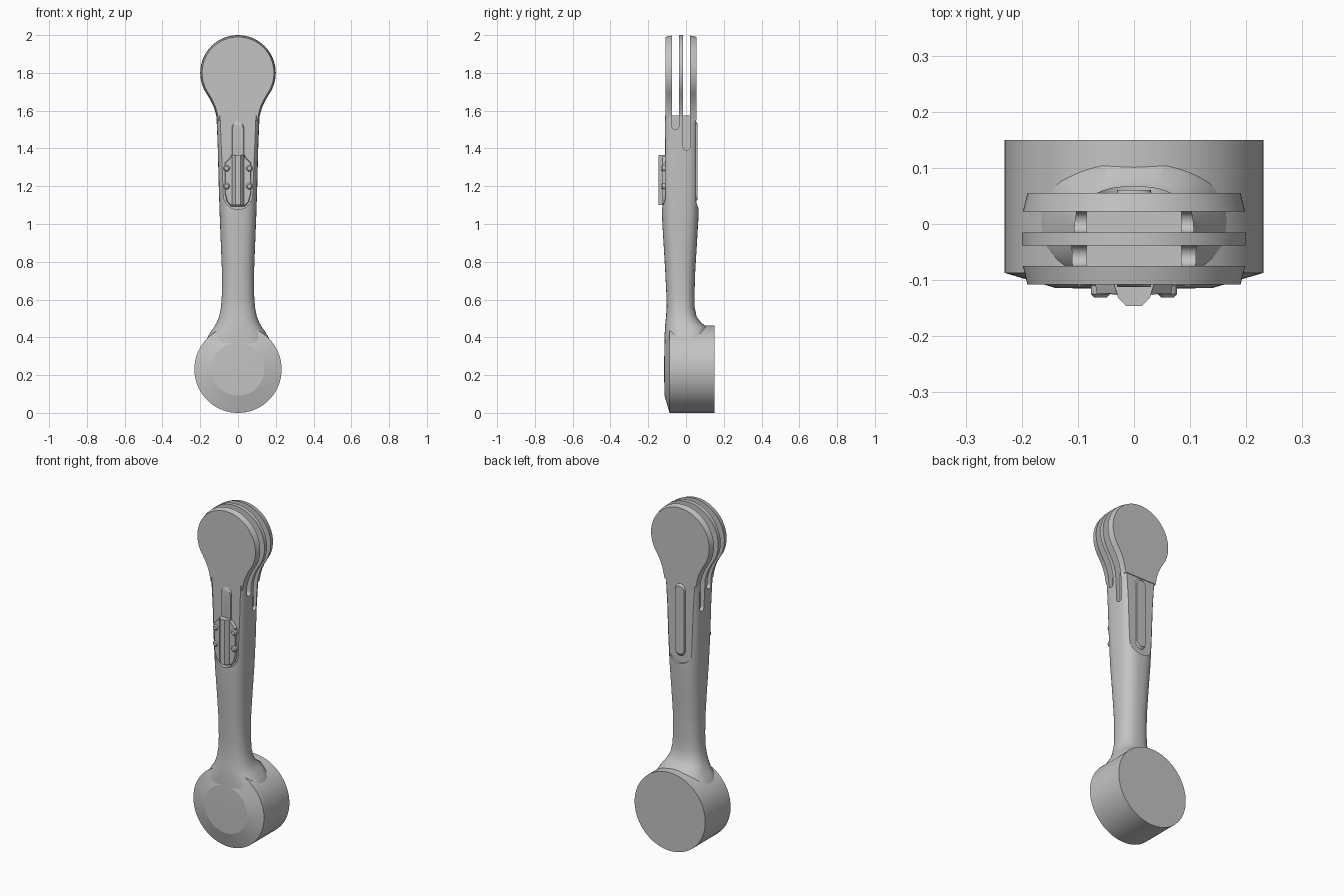
import bpy, bmesh, math

if "Cube" in bpy.data.objects:
    bpy.data.objects.remove(bpy.data.objects["Cube"], do_unlink=True)

grey = bpy.data.materials.new("light grey")
grey.use_nodes = True
COLOUR = (0.55, 0.55, 0.55, 1)
grey.diffuse_color = COLOUR
grey.node_tree.nodes["Principled BSDF"].inputs["Base Color"].default_value = COLOUR


def loft(name, rings, angle=32):
    """Skin a list of equal-length point rings and cap both ends."""
    bm = bmesh.new()
    rows = [[bm.verts.new(p) for p in ring] for ring in rings]
    n = len(rows[0])
    for a, b in zip(rows, rows[1:]):
        for i in range(n):
            j = (i + 1) % n
            bm.faces.new((a[i], a[j], b[j], b[i]))
    bm.faces.new(rows[0][::-1])
    bm.faces.new(rows[-1])
    bmesh.ops.recalc_face_normals(bm, faces=bm.faces)
    mesh = bpy.data.meshes.new(name)
    bm.to_mesh(mesh)
    bm.free()
    mesh.materials.append(grey)
    ob = bpy.data.objects.new(name, mesh)
    bpy.context.collection.objects.link(ob)
    smooth(ob, angle)
    return ob


def smooth(ob, angle):
    bpy.ops.object.select_all(action='DESELECT')
    ob.select_set(True)
    bpy.context.view_layer.objects.active = ob
    bpy.ops.object.shade_smooth_by_angle(angle=math.radians(angle))


def prism(name, outline, y0, y1, s0=1, s1=1, mid=0):
    """Extrude an (x, z) outline along y, scaling either end about height mid."""
    return loft(name, [[(x * s, y, mid + (z - mid) * s) for x, z in outline]
                       for y, s in ((y0, s0), (y1, s1))])


def arc(cx, cz, r, a0, a1, n):
    return [(cx + r * math.cos(math.radians(a0 + (a1 - a0) * i / n)),
             cz + r * math.sin(math.radians(a0 + (a1 - a0) * i / n))) for i in range(n + 1)]


def cut(ob, cutter):
    mod = ob.modifiers.new("cut", 'BOOLEAN')
    mod.operation, mod.solver, mod.object = 'DIFFERENCE', 'EXACT', cutter
    bpy.context.view_layer.objects.active = ob
    bpy.ops.object.modifier_apply(modifier=mod.name)
    bpy.data.objects.remove(cutter, do_unlink=True)


# Arm: height, half width, front y, back y, squareness
stations = [
    (0.30, 0.19, -0.114, 0.12, 2.6),
    (0.38, 0.172, -0.114, 0.12, 2.6),
    (0.42, 0.15, -0.113, 0.12, 2.6),
    (0.455, 0.126, -0.111, 0.11, 2.5),
    (0.48, 0.112, -0.109, 0.078, 2.4),
    (0.51, 0.1, -0.106, 0.056, 2.4),
    (0.56, 0.09, -0.102, 0.046, 2.4),
    (0.63, 0.085, -0.104, 0.045, 2.4),
    (0.75, 0.085, -0.11, 0.049, 2.4),
    (0.9, 0.091, -0.119, 0.058, 2.5),
    (1.05, 0.097, -0.128, 0.067, 2.7),
    (1.2, 0.102, -0.129, 0.068, 3.0),
    (1.4, 0.107, -0.129, 0.068, 3.3),
    (1.5, 0.111, -0.128, 0.068, 3.6),
    (1.575, 0.115, -0.126, 0.068, 4.0),
]


def section(z, w, f, b, n, count=64):
    ring = []
    for i in range(count):
        c, s = (g(math.tau * i / count) for g in (math.cos, math.sin))
        ring.append((math.copysign(abs(c) ** (2 / n), c) * w,
                     (f + b) / 2 + math.copysign(abs(s) ** (2 / n), s) * (b - f) / 2, z))
    return ring


arm = loft("arm", [section(*s) for s in stations])

# Flat recessed pockets on the front and back of the arm
pocket = [(0.1, 1.7)] + arc(0, 1.155, 0.078, 0, -180, 20) + [(-0.1, 1.7)]
cut(arm, prism("pocket_cutter", pocket, -0.3, -0.106))
cut(arm, prism("pocket_cutter", pocket, 0.052, 0.3))

# Fork slots run on down the sides of the arm as shallow rounded grooves
SLOTS = [(-0.075, -0.038, 1.5), (-0.015, 0.022, 1.39)]
for y0, y1, bottom in SLOTS:
    for side in (-1, 1):
        r = (y1 - y0) / 2
        shape = [(r, 1.7)] + arc(0, bottom + r, r, 0, -180, 10) + [(-r, 1.7)]
        cut(arm, loft("groove_cutter", [[(side * x, (y0 + y1) / 2 + y, z) for y, z in shape]
                                        for x in (0.085, 0.3)]))
smooth(arm, 32)

# Upper fork: three keyhole plates, the outer two tapering outward
neck = [(0.143, 1.65), (0.127, 1.615), (0.117, 1.58), (0.108, 1.535)]
keyhole = (arc(0, 1.8, 0.2, -36, 216, 56)
           + [(-x, z) for x, z in neck] + neck[::-1])
prism("front_fork_plate", keyhole, -0.108, -0.075, 0.95, 0.99, 1.8)
prism("middle_fork_plate", keyhole, -0.038, -0.015, 1, 1, 1.8)
prism("back_fork_plate", keyhole, 0.022, 0.055, 0.99, 0.95, 1.8)

# Lower hub: thick drum with a shallow bevelled front
loft("lower_hub", [[(x, y, z) for x, z in arc(0, 0.231, r, 0, 360 - 360 / 72, 71)]
                   for r, y in ((0.231, 0.15), (0.231, -0.087), (0.14, -0.114), (0.02, -0.116))],
     14)

# Raised spines lying in both pockets
spine = arc(0, 1.52, 0.033, 0, 180, 12) + arc(0, 1.14, 0.033, 180, 360, 12)
prism("front_spine", spine, -0.112, -0.1, 0.9, 1, 1.33)
prism("back_spine", spine, 0.045, 0.061, 1, 0.9, 1.33)

# Riveted cover on the front pocket
half = [(0.032, 1.365), (0.07, 1.325), (0.07, 1.16), (0.058, 1.115), (0.035, 1.09)]
cover = half + [(-x, z) for x, z in half[::-1]]
prism("cover_plate", cover, -0.124, -0.1, 0.95, 1, 1.23)
ridge = [(0.028, 1.365), (0.028, 1.1), (-0.028, 1.1), (-0.028, 1.365)]
loft("cover_ridge", [[(x * s, y, z) for x, z in ridge]
                     for y, s in ((-0.105, 1.3), (-0.132, 1), (-0.146, 0.5))])
for side in (-1, 1):
    for z in (1.2, 1.295):
        loft("rivet", [[(x, y, h) for x, h in arc(side * 0.06, z, r, 0, 337.5, 15)]
                       for y, r in ((-0.11, 0.017), (-0.125, 0.017), (-0.131, 0.011))])
